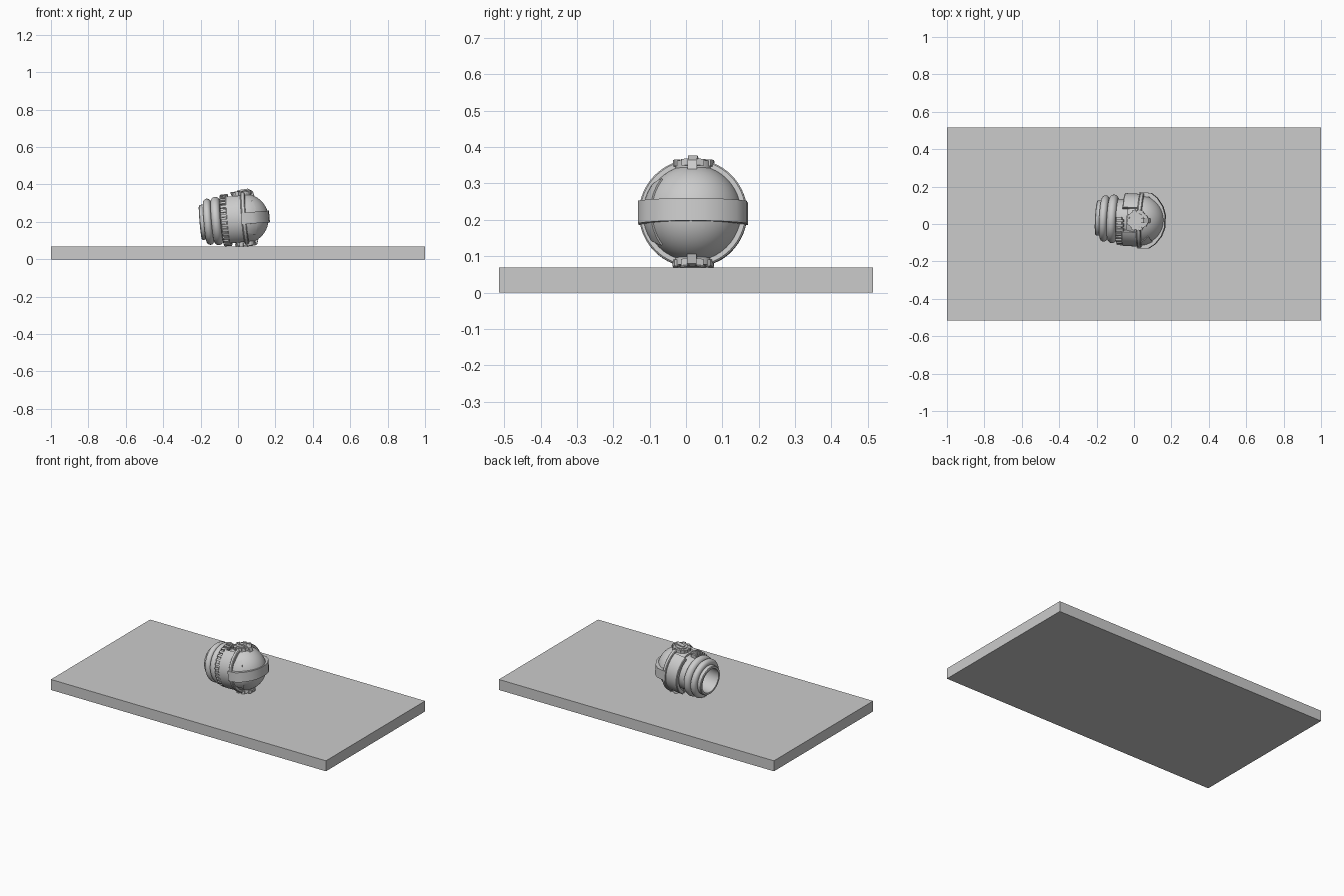
import bpy, bmesh, math
from math import sin, cos, radians as rad
from mathutils import Matrix, Vector

if "Cube" in bpy.data.objects:
    bpy.data.objects.remove(bpy.data.objects["Cube"])

# Common frame of the tilted device: local x is its axis, dome towards +x
FRAME = (Matrix.Translation((0.03, 0.02, 0.217)) @ Matrix.Rotation(rad(-3), 4, 'Z')
         @ Matrix.Rotation(rad(-5), 4, 'Y'))


def finish(name, bm, frame=FRAME, smooth=True):
    bmesh.ops.recalc_face_normals(bm, faces=bm.faces[:])
    me = bpy.data.meshes.new(name)
    bm.to_mesh(me)
    bm.free()
    ob = bpy.data.objects.new(name, me)
    bpy.context.collection.objects.link(ob)
    ob.matrix_world = frame
    if smooth:
        bpy.ops.object.select_all(action='DESELECT')
        ob.select_set(True)
        bpy.context.view_layer.objects.active = ob
        bpy.ops.object.shade_smooth_by_angle(angle=rad(35))
    return ob


def skin(bm, rows, loop):
    """Bridge closed cross-sections; loop joins last to first, else cap."""
    vs = [[bm.verts.new(p) for p in row] for row in rows]
    n, m = len(vs), len(vs[0])
    for i in range(n if loop else n - 1):
        a, b = vs[i], vs[(i + 1) % n]
        for j in range(m):
            k = (j + 1) % m
            bm.faces.new((a[j], a[k], b[k], b[j]))
    if not loop:
        bm.faces.new(vs[0])
        bm.faces.new(vs[-1])


def lathe(bm, profile, a0=0, a1=360, seg=64):
    """Turn a closed (x, radius) profile about x; angle 0 is +y, 90 is +z."""
    full = a1 - a0 >= 360
    rows = []
    for i in range(seg if full else seg + 1):
        a = rad(a0 + (a1 - a0) * i / seg)
        rows.append([(x, r * cos(a), r * sin(a)) for x, r in profile])
    skin(bm, rows, full)


def turned(name, profile, **kw):
    bm = bmesh.new()
    lathe(bm, profile, **kw)
    return finish(name, bm)


def rect(x0, x1, r0, r1, c=0.0):
    return [(x0, r0), (x1, r0), (x1, r1 - c), (x1 - c, r1), (x0 + c, r1), (x0, r1 - c)] if c else \
        [(x0, r0), (x1, r0), (x1, r1), (x0, r1)]


def box(bm, lo, hi):
    c = [(a + b) / 2 for a, b in zip(lo, hi)]
    s = [b - a for a, b in zip(lo, hi)]
    bmesh.ops.create_cube(bm, size=1, matrix=Matrix.Translation(c) @ Matrix.Diagonal((*s, 1)))


# Base slab
bm = bmesh.new()
box(bm, (-1, -0.515, 0), (1, 0.515, 0.069))
finish('base_slab', bm, Matrix.Identity(4), False)

# Front dome, with its back closed just behind the ring
bm = bmesh.new()
bmesh.ops.create_uvsphere(bm, u_segments=48, v_segments=24, radius=0.134)
bmesh.ops.bisect_plane(bm, geom=bm.verts[:] + bm.edges[:] + bm.faces[:], plane_co=(-0.06, 0, 0),
                       plane_no=(-1, 0, 0), clear_outer=True)
bmesh.ops.holes_fill(bm, edges=[e for e in bm.edges if e.is_boundary], sides=0)
finish('dome', bm)

# Ring behind the dome
turned('dome_ring', rect(-0.002, 0.02, 0.125, 0.149, 0.004))

# Two curved side panels behind the ring
for name, mid in (('panel_back', 0), ('panel_front', 180)):
    turned(name, rect(-0.085, 0, 0.118, 0.141, 0.004), a0=mid - 62, a1=mid + 62, seg=28)

# Inner sleeve and closing disc of the rear socket
turned('inner_sleeve', rect(-0.14, -0.05, 0.085, 0.108))
bm = bmesh.new()
bmesh.ops.create_cone(bm, cap_ends=True, segments=48, radius1=0.09, radius2=0.09, depth=0.012,
                      matrix=Matrix.Translation((-0.085, 0, 0)) @ Matrix.Rotation(rad(90), 4, 'Y'))
finish('socket_floor', bm)

# Rear rolls and rim
def roll(name, x, major, minor):
    turned(name, [(x + minor * 0.95 * cos(t * math.tau / 16), major + minor * sin(t * math.tau / 16))
                  for t in range(16)])

roll('rear_roll', -0.188, 0.102, 0.022)
roll('middle_roll', -0.143, 0.104, 0.026)
turned('rear_rim', [(-0.232, 0.078), (-0.12, 0.078), (-0.12, 0.1), (-0.2, 0.1),
                    (-0.205, 0.094), (-0.228, 0.094), (-0.232, 0.09)])

# Ribbed collar around the front side
turned('collar', rect(-0.118, -0.082, 0.1, 0.13, 0.004), a0=85, a1=275, seg=36)
bm = bmesh.new()
for i in range(17):
    a = 90 + i * 11
    lathe(bm, rect(-0.116, -0.072, 0.12, 0.139, 0.004), a0=a, a1=a + 6, seg=2)
finish('collar_ribs', bm)

# Horizontal strap wrapped over the dome
path = [(-0.005, 0.15), (0.055, 0.149), (0.09, 0.124), (0.122, 0.08), (0.137, 0.035)]
path += [(x, -y) for x, y in reversed(path)]
rows = []
for x, y in path:
    o, q = Vector((x, y, 0)), Vector((x, y, 0)) * 0.85
    rows.append([(o.x, o.y, -0.031), (o.x, o.y, 0.031), (q.x, q.y, 0.031), (q.x, q.y, -0.031)])
bm = bmesh.new()
skin(bm, rows, False)
finish('strap', bm)

# Flared plate under the strap on the front side
rows = []
for i in range(7):
    lon, half = rad(-95 + 40 * i / 6), 28 + 14 * i / 6
    row = []
    for r, s in ((0.139, 1), (0.128, -1)):
        for j in range(9):
            lat = rad(s * half * (j / 4 - 1))
            row.append((r * cos(lat) * cos(lon), r * cos(lat) * sin(lon), r * sin(lat)))
    rows.append(row)
bm = bmesh.new()
skin(bm, rows, False)
finish('flared_plate', bm)

# Top and bottom pivots: disc, edge lugs and clip
for name, flip in (('top', 1), ('bottom', -1)):
    m = FRAME @ Matrix.Rotation(0 if flip == 1 else math.pi, 4, 'X')
    bm = bmesh.new()
    for r, z0, z1 in ((0.052, 0.115, 0.144), (0.036, 0.14, 0.149)):
        bmesh.ops.create_cone(bm, cap_ends=True, segments=32, radius1=r, radius2=r, depth=z1 - z0,
                              matrix=Matrix.Translation((0, 0, (z0 + z1) / 2)))
    finish(name + '_pivot', bm, m)
    bm = bmesh.new()
    for i in range(8):
        bmesh.ops.create_cube(bm, size=1, matrix=Matrix.Rotation(rad(45 * i + 22.5), 4, 'Z')
                              @ Matrix.Translation((0.05, 0, 0.138)) @ Matrix.Diagonal((0.014, 0.02, 0.018, 1)))
    finish(name + '_pivot_lugs', bm, m, False)
    bm = bmesh.new()
    top = 0.158 if flip == 1 else 0.149
    side = [(-0.02, 0.135), (-0.02, top - 0.004), (0.035, top), (0.06, 0.143), (0.068, 0.118), (0.05, 0.115)]
    skin(bm, [[(x, y, z) for x, z in side] for y in (-0.013, 0.013)], False)
    finish(name + '_clip', bm, m, False)
